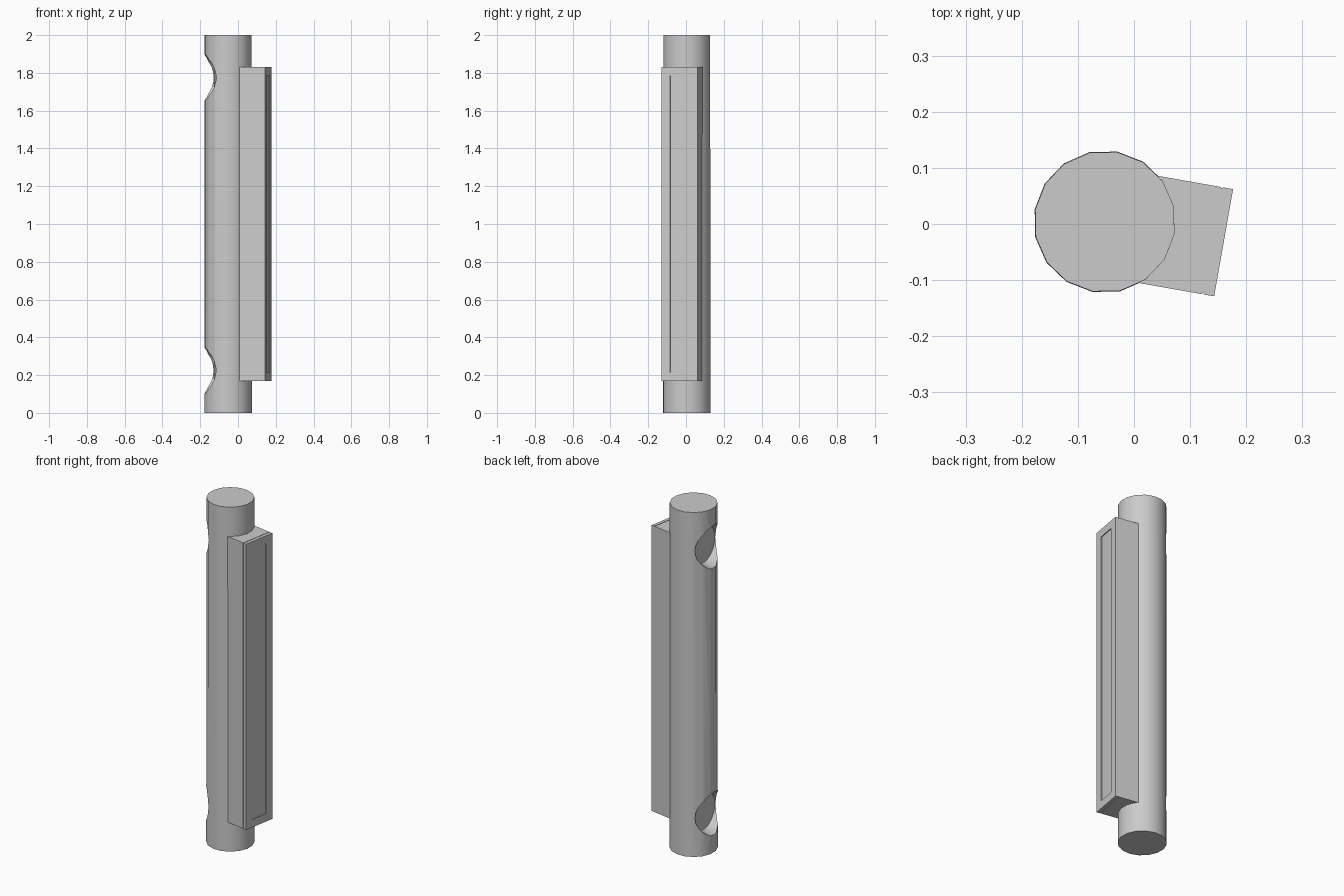
import bpy, bmesh, math
from mathutils import Matrix, Vector

if "Cube" in bpy.data.objects:
    bpy.data.objects.remove(bpy.data.objects["Cube"])

TURN = math.radians(-10)          # whole fixture is turned about the column axis
AXIS = Vector((-0.052, 0.004, 0))
PLACE = Matrix.Translation(AXIS) @ Matrix.Rotation(TURN, 4, 'Z')


def finish(name, bm, smooth=False):
    bmesh.ops.recalc_face_normals(bm, faces=bm.faces)
    mesh = bpy.data.meshes.new(name)
    bm.to_mesh(mesh)
    bm.free()
    ob = bpy.data.objects.new(name, mesh)
    bpy.context.collection.objects.link(ob)
    if smooth:
        smooth_by_angle(ob)
    return ob


def smooth_by_angle(ob):
    bpy.ops.object.select_all(action='DESELECT')
    ob.select_set(True)
    bpy.context.view_layer.objects.active = ob
    bpy.ops.object.shade_smooth_by_angle(angle=math.radians(30))


def box(name, x0, x1, half_y, z0, z1):
    bm = bmesh.new()
    bmesh.ops.create_cube(bm, size=1)
    for v in bm.verts:
        v.co = Vector((x0 + (v.co.x + 0.5) * (x1 - x0),
                       v.co.y * 2 * half_y,
                       z0 + (v.co.z + 0.5) * (z1 - z0)))
    bm.transform(PLACE)
    return finish(name, bm)


def cut(target, cutter):
    mod = target.modifiers.new("cut", 'BOOLEAN')
    mod.operation = 'DIFFERENCE'
    mod.solver = 'EXACT'
    mod.object = cutter
    bpy.context.view_layer.objects.active = target
    bpy.ops.object.modifier_apply(modifier=mod.name)
    bpy.data.objects.remove(cutter, do_unlink=True)


# round column
bm = bmesh.new()
bmesh.ops.create_cone(bm, cap_ends=True, segments=16, radius1=0.127, radius2=0.126,
                      depth=2, matrix=Matrix.Translation((0, 0, 1)))
# make sure a corner of the 16-gon points along the fixture direction
first = min(math.degrees(math.atan2(v.co.y, v.co.x)) % 22.5 for v in bm.verts)
bm.transform(PLACE @ Matrix.Rotation(-math.radians(first), 4, 'Z'))
column = finish("column", bm)

# two flat-floored bevelled round recesses on the far side
FLOOR, DEPTH = 0.068, 0.08
for z in (0.225, 1.775):
    bm = bmesh.new()
    m = (Matrix.Translation(AXIS + Vector((0, 0, z)))
         @ Matrix.Rotation(math.radians(184), 4, 'Z')
         @ Matrix.Translation((FLOOR + DEPTH / 2, 0, 0))
         @ Matrix.Rotation(math.radians(90), 4, 'Y'))
    bmesh.ops.create_cone(bm, cap_ends=True, segments=24, radius1=0.103,
                          radius2=0.133, depth=DEPTH, matrix=m)
    cutter = finish("recess_cutter", bm)
    cutter.hide_render = True
    cut(column, cutter)
smooth_by_angle(column)

# side housing, its thin seam, and the front frame
box("housing", 0.04, 0.193, 0.097, 0.17, 1.83)
box("seam_core", 0.19, 0.198, 0.095, 0.172, 1.828)

# front frame with shallow recessed panel
frame = box("front_frame", 0.196, 0.215, 0.097, 0.17, 1.83)
panel = box("panel_cutter", 0.210, 0.24, 0.051, 0.215, 1.785)
panel.hide_render = True
cut(frame, panel)
